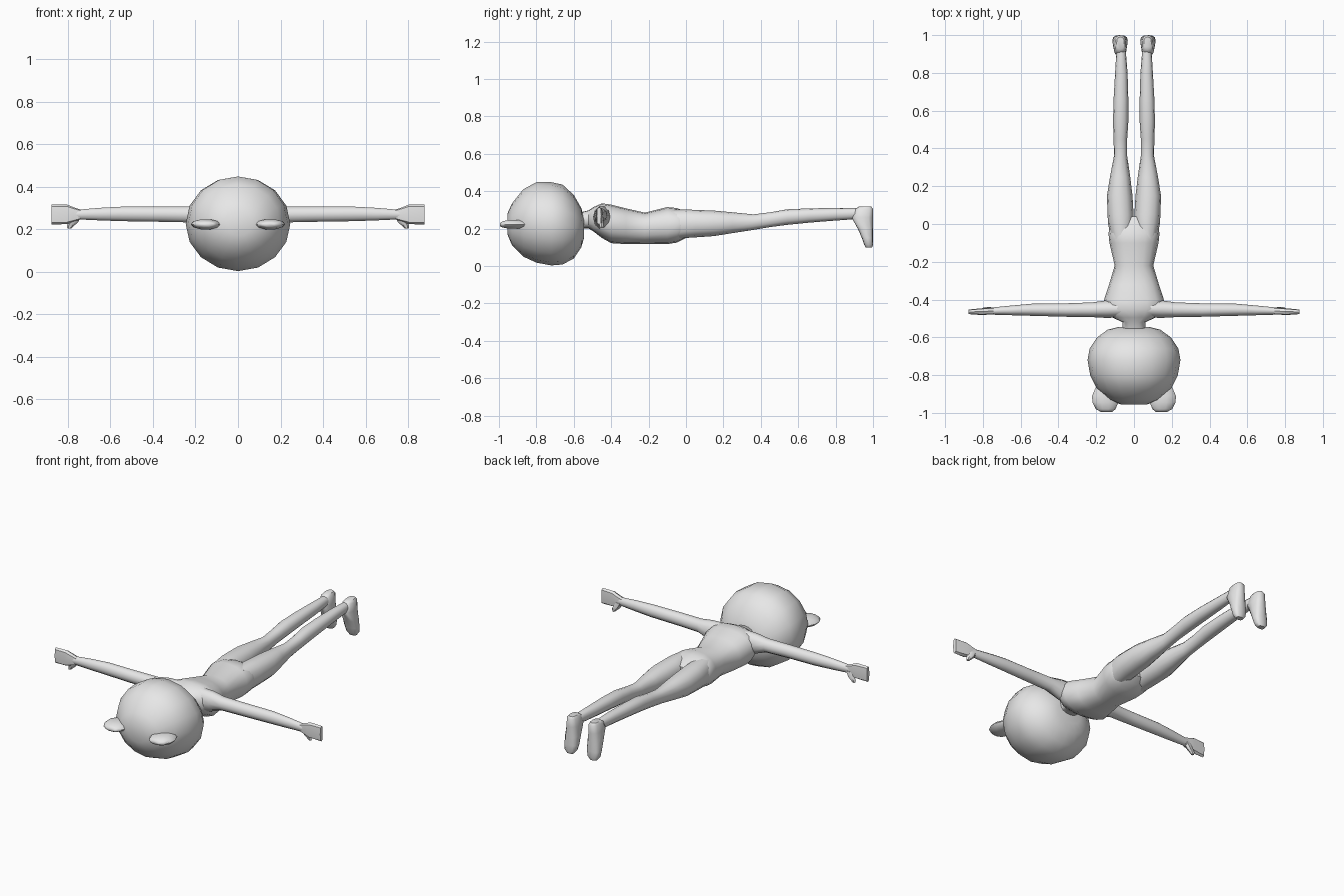
import bpy, bmesh, math

grey = bpy.data.materials.new("plain grey")
grey.diffuse_color = (0.8, 0.8, 0.8, 1)


def finish(name, bm, mirror=False, angle=50):
    bmesh.ops.recalc_face_normals(bm, faces=bm.faces)
    me = bpy.data.meshes.new(name)
    bm.to_mesh(me)
    bm.free()
    me.materials.append(grey)
    me.shade_smooth()
    me.set_sharp_from_angle(angle=math.radians(angle))
    ob = bpy.data.objects.new(name, me)
    bpy.context.collection.objects.link(ob)
    if mirror:
        ob.modifiers.new("mirror", "MIRROR").use_mirror_merge = False
    return ob


def loft(name, axis, rings, n=12, mirror=False, power=1.0, angle=50):
    """Skin oval rings along an axis; each ring is (position, a_low, a_high, b_low, b_high),
    where a and b are the two other axes in x, y, z order."""
    bm = bmesh.new()
    loops = []
    for p, a0, a1, b0, b1 in rings:
        loop = []
        for i in range(n):
            t = 2 * math.pi * i / n
            c, s = math.cos(t), math.sin(t)
            c = math.copysign(abs(c) ** power, c)
            s = math.copysign(abs(s) ** power, s)
            co = [(a0 + a1) / 2 + c * (a1 - a0) / 2, (b0 + b1) / 2 + s * (b1 - b0) / 2]
            co.insert(axis, p)
            loop.append(bm.verts.new(co))
        loops.append(loop)
    for l0, l1 in zip(loops, loops[1:]):
        for i in range(n):
            j = (i + 1) % n
            bm.faces.new((l0[i], l0[j], l1[j], l1[i]))
    bm.faces.new(loops[0])
    bm.faces.new(loops[-1])
    return finish(name, bm, mirror, angle)


X, Y, Z = 0, 1, 2

# Big round head
loft("head", Y, [(y, -w, w, lo, hi) for y, w, lo, hi in (
    (-.955, .07, .17, .28), (-.93, .13, .11, .335), (-.87, .197, .05, .41),
    (-.80, .232, .018, .448), (-.72, .246, .003, .448), (-.66, .235, .008, .435),
    (-.60, .195, .04, .38), (-.56, .14, .10, .31), (-.545, .08, .15, .26))], n=16, angle=60)

# Flat round ears
loft("ears", Y, [
    (-.995, .115, .175, .212, .230), (-.98, .098, .202, .205, .240),
    (-.945, .083, .220, .198, .248), (-.91, .083, .222, .198, .248),
    (-.87, .095, .205, .202, .244), (-.83, .10, .18, .208, .238)], n=10, mirror=True, angle=70)

# Neck, chest, waist and hips
loft("torso", Y, [(y, -w, w, lo, hi) for y, w, lo, hi in (
    (-.57, .06, .20, .285), (-.52, .06, .20, .298), (-.495, .115, .185, .315),
    (-.45, .155, .15, .335), (-.40, .158, .122, .328), (-.32, .132, .117, .308),
    (-.22, .102, .117, .285), (-.10, .13, .117, .315), (-.05, .135, .125, .31),
    (.0, .125, .15, .292), (.04, .08, .18, .27))], n=16, power=.85)

# Legs
loft("legs", Y, [
    (-.08, .015, .12, .14, .30), (0, .0, .137, .150, .302), (.05, .002, .140, .153, .300),
    (.15, .008, .143, .160, .296), (.25, .020, .127, .176, .287), (.36, .036, .106, .193, .276),
    (.45, .036, .108, .208, .287), (.54, .030, .111, .220, .303), (.66, .030, .108, .232, .308),
    (.80, .034, .100, .243, .310), (.90, .042, .094, .250, .310), (.95, .045, .09, .255, .305)],
    mirror=True, power=.9)

# Feet with toes pointing down and flat soles
loft("feet", Z, [
    (.318, .052, .092, .925, .990), (.305, .042, .102, .905, 1.0), (.26, .038, .107, .885, 1.0),
    (.20, .034, .113, .918, 1.0), (.15, .033, .115, .940, 1.0), (.115, .040, .112, .952, 1.0),
    (.098, .055, .098, .962, .995)], n=12, mirror=True, power=.75)

# Stretched arms
loft("arms", X, [
    (.07, -.495, -.405, .175, .325), (.15, -.497, -.405, .205, .320), (.22, -.493, -.415, .230, .308),
    (.36, -.491, -.420, .233, .308), (.54, -.486, -.422, .236, .308), (.65, -.483, -.432, .240, .302),
    (.75, -.480, -.442, .245, .293), (.79, -.478, -.446, .248, .290)], n=10, mirror=True)

# Thin upright mitten hands
loft("hands", X, [
    (.74, -.478, -.444, .246, .292), (.775, -.480, -.444, .234, .304),
    (.805, -.482, -.446, .224, .316), (.877, -.477, -.453, .222, .315)],
    n=8, mirror=True, power=.6, angle=40)

# Thumbs
loft("thumbs", Z, [
    (.262, .735, .785, -.470, -.440), (.232, .752, .798, -.468, -.438),
    (.215, .772, .805, -.464, -.440), (.203, .785, .802, -.460, -.444)], n=6, mirror=True)
